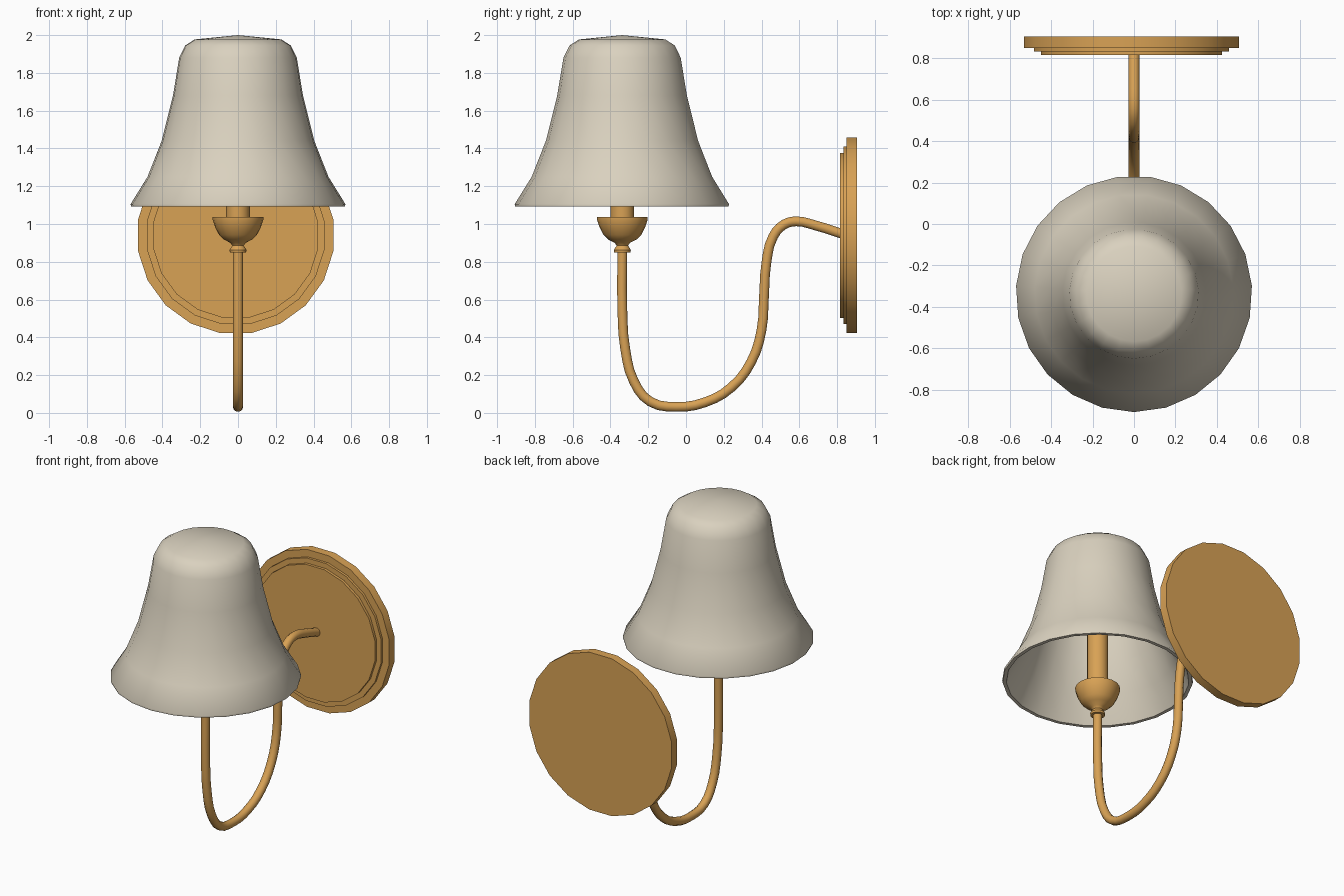
import bpy, bmesh, math
from mathutils import Matrix, Vector

if "Cube" in bpy.data.objects:
    bpy.data.objects.remove(bpy.data.objects["Cube"])


def material(name, rgb):
    m = bpy.data.materials.new(name)
    m.diffuse_color = (*rgb, 1)
    m.use_nodes = True
    m.node_tree.nodes["Principled BSDF"].inputs["Base Color"].default_value = m.diffuse_color
    return m


brass = material("brass", (0.69, 0.36, 0.09))
cream = material("cream_shade", (0.70, 0.64, 0.52))


def lathe(name, profile, sides, mat, matrix, start=-math.pi / 2, angle=35):
    """Spin (radius, height) points round the local z axis; zero radius makes a pole."""
    bm = bmesh.new()
    rings = []
    for r, z in profile:
        if r == 0:
            rings.append([bm.verts.new((0, 0, z))])
        else:
            rings.append([bm.verts.new((r * math.cos(start + math.tau * i / sides),
                                        r * math.sin(start + math.tau * i / sides), z))
                          for i in range(sides)])
    for a, b in zip(rings, rings[1:]):
        for i in range(sides):
            j = (i + 1) % sides
            if len(a) == 1:
                bm.faces.new((a[0], b[j], b[i]))
            elif len(b) == 1:
                bm.faces.new((a[i], a[j], b[0]))
            else:
                bm.faces.new((a[i], a[j], b[j], b[i]))
    bmesh.ops.recalc_face_normals(bm, faces=bm.faces)
    me = bpy.data.meshes.new(name)
    bm.to_mesh(me)
    bm.free()
    ob = bpy.data.objects.new(name, me)
    ob.matrix_world = matrix
    me.materials.append(mat)
    bpy.context.collection.objects.link(ob)
    smooth(ob, angle)
    return ob


def smooth(ob, angle):
    bpy.ops.object.select_all(action='DESELECT')
    ob.select_set(True)
    bpy.context.view_layer.objects.active = ob
    bpy.ops.object.shade_smooth_by_angle(angle=math.radians(angle))


LAMP_Y = -0.337
upright = Matrix.Translation((0, LAMP_Y, 0))

# Bell shade: outer skin from the crown down, round the rim, inner skin back up
outer = [(0, 2.0), (0.23, 1.977), (0.28, 1.945), (0.312, 1.88), (0.345, 1.68),
         (0.405, 1.44), (0.48, 1.25), (0.57, 1.105), (0.567, 1.092)]
inner = [(0.545, 1.092), (0.458, 1.25), (0.383, 1.44), (0.323, 1.68),
         (0.29, 1.87), (0.22, 1.95), (0, 1.975)]
lathe("lamp_shade", outer + inner, 23, cream, upright, angle=45)

# Socket cup: flared collar, neck and bowl
lathe("socket_cup", [(0, 0.85), (0.043, 0.85), (0.045, 0.862), (0.04, 0.872),
                     (0.03, 0.885), (0.04, 0.90), (0.075, 0.918), (0.1, 0.942),
                     (0.122, 0.985), (0.134, 1.022), (0.134, 1.036), (0, 1.036)],
      20, brass, upright)

# Candle tube inside the shade
lathe("candle_tube", [(0, 1.03), (0.063, 1.03), (0.063, 1.5), (0, 1.5)],
      16, brass, upright)

# Stepped wall plate, axis pointing to the front
plate_matrix = Matrix.Translation((-0.012, 0.905, 0.94)) @ Matrix.Rotation(math.pi / 2, 4, 'X')
lathe("wall_plate", [(0, 0), (0.524, 0), (0.524, 0.056), (0.476, 0.056), (0.476, 0.072),
                     (0.442, 0.072), (0.442, 0.09), (0, 0.09)],
      20, brass, plate_matrix, start=-math.pi / 2 + math.pi / 20, angle=30)

# Curved arm: a round tube swept along a smooth path in the x = 0 plane
path = [(LAMP_Y, 0.87), (LAMP_Y, 0.55), (-0.322, 0.34), (-0.275, 0.165), (-0.19, 0.06),
        (-0.05, 0.032), (0.1, 0.056), (0.24, 0.135), (0.345, 0.27), (0.4, 0.44),
        (0.413, 0.62), (0.425, 0.79), (0.462, 0.935), (0.52, 0.998), (0.585, 1.014),
        (0.68, 0.994), (0.84, 0.943)]
curve = bpy.data.curves.new("arm_path", 'CURVE')
curve.dimensions = '3D'
curve.bevel_depth = 0.027
curve.bevel_resolution = 3
curve.resolution_u = 3
curve.use_fill_caps = True
spline = curve.splines.new('BEZIER')
spline.bezier_points.add(len(path) - 1)
for p, (y, z) in zip(spline.bezier_points, path):
    p.co = (0, y, z)
    p.handle_left_type = p.handle_right_type = 'AUTO'
arm_curve = bpy.data.objects.new("arm_curve", curve)
bpy.context.collection.objects.link(arm_curve)
bpy.context.view_layer.update()
arm_mesh = bpy.data.meshes.new_from_object(
    arm_curve.evaluated_get(bpy.context.evaluated_depsgraph_get()))
bpy.data.objects.remove(arm_curve)
arm = bpy.data.objects.new("curved_arm", arm_mesh)
arm_mesh.materials.clear()
arm_mesh.materials.append(brass)
bpy.context.collection.objects.link(arm)
smooth(arm, 50)
